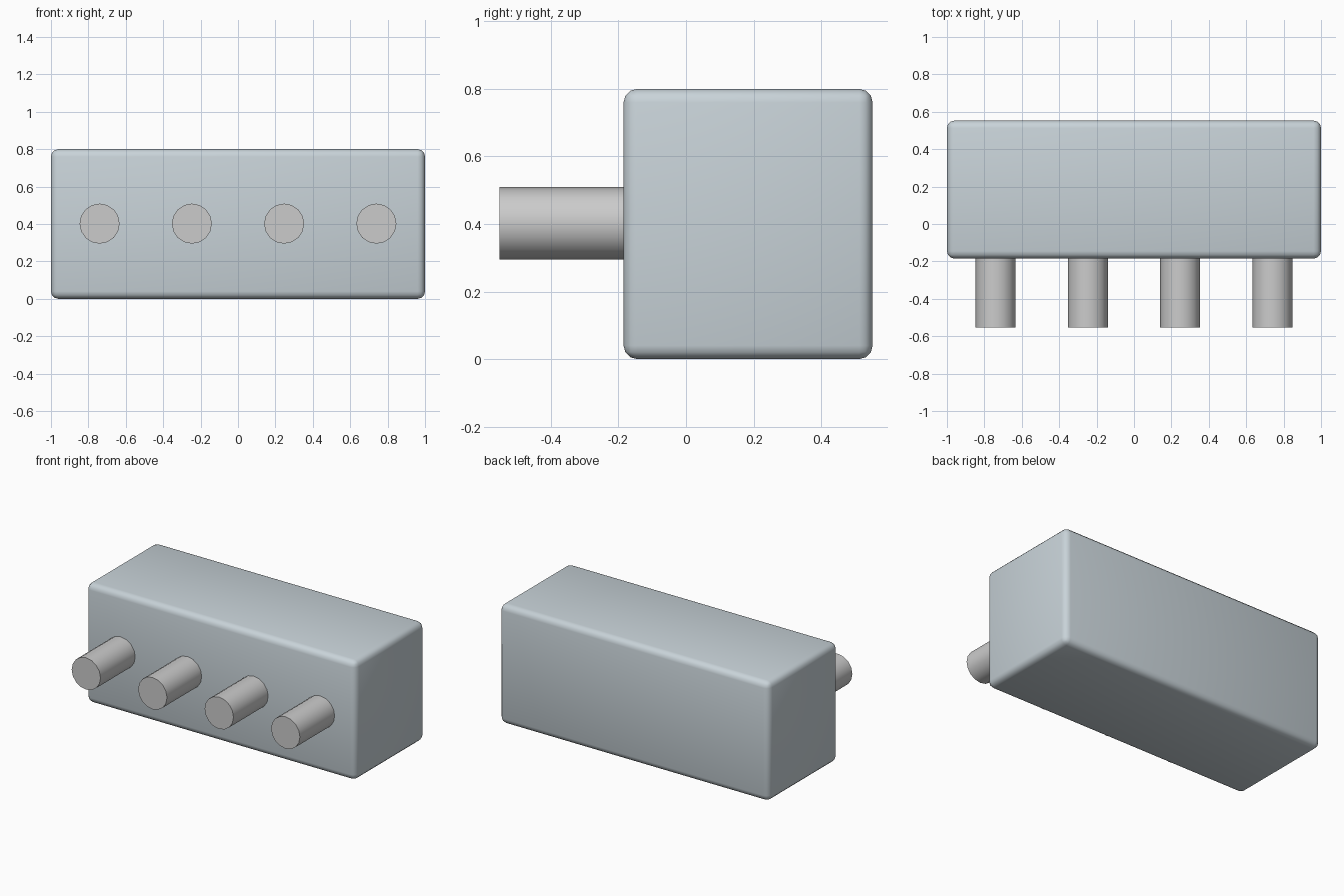
import bpy, math

if "Cube" in bpy.data.objects:
    bpy.data.objects.remove(bpy.data.objects["Cube"])

Y_FRONT, Y_BACK, HEIGHT = -0.185, 0.553, 0.8


def smooth(obj):
    bpy.ops.object.select_all(action='DESELECT')
    obj.select_set(True)
    bpy.context.view_layer.objects.active = obj
    bpy.ops.object.shade_smooth_by_angle(angle=math.radians(35))


# Rounded block body
bpy.ops.mesh.primitive_cube_add(size=1, location=(0, (Y_FRONT + Y_BACK) / 2, HEIGHT / 2))
body = bpy.context.object
body.name = "body_block"
body.scale = (2.0, Y_BACK - Y_FRONT, HEIGHT)
bpy.ops.object.transform_apply(location=False, rotation=False, scale=True)
bevel = body.modifiers.new("rounded_edges", 'BEVEL')
bevel.width = 0.04
bevel.segments = 3
bpy.ops.object.modifier_apply(modifier=bevel.name)
smooth(body)

paint = bpy.data.materials.new("blue_grey")
paint.diffuse_color = (0.58, 0.65, 0.69, 1)
paint.use_nodes = True
paint.node_tree.nodes["Principled BSDF"].inputs["Base Color"].default_value = paint.diffuse_color
body.data.materials.append(paint)

# Row of four round pegs, seated slightly inside the front face
PEG_TIP, PEG_ROOT = -0.553, -0.15
for i in range(4):
    bpy.ops.mesh.primitive_cylinder_add(
        vertices=16, radius=0.107, depth=PEG_ROOT - PEG_TIP,
        location=(-0.74 + i * 0.4933, (PEG_TIP + PEG_ROOT) / 2, 0.402),
        rotation=(math.pi / 2, 0, 0))
    peg = bpy.context.object
    peg.name = f"peg_{i + 1}"
    smooth(peg)
